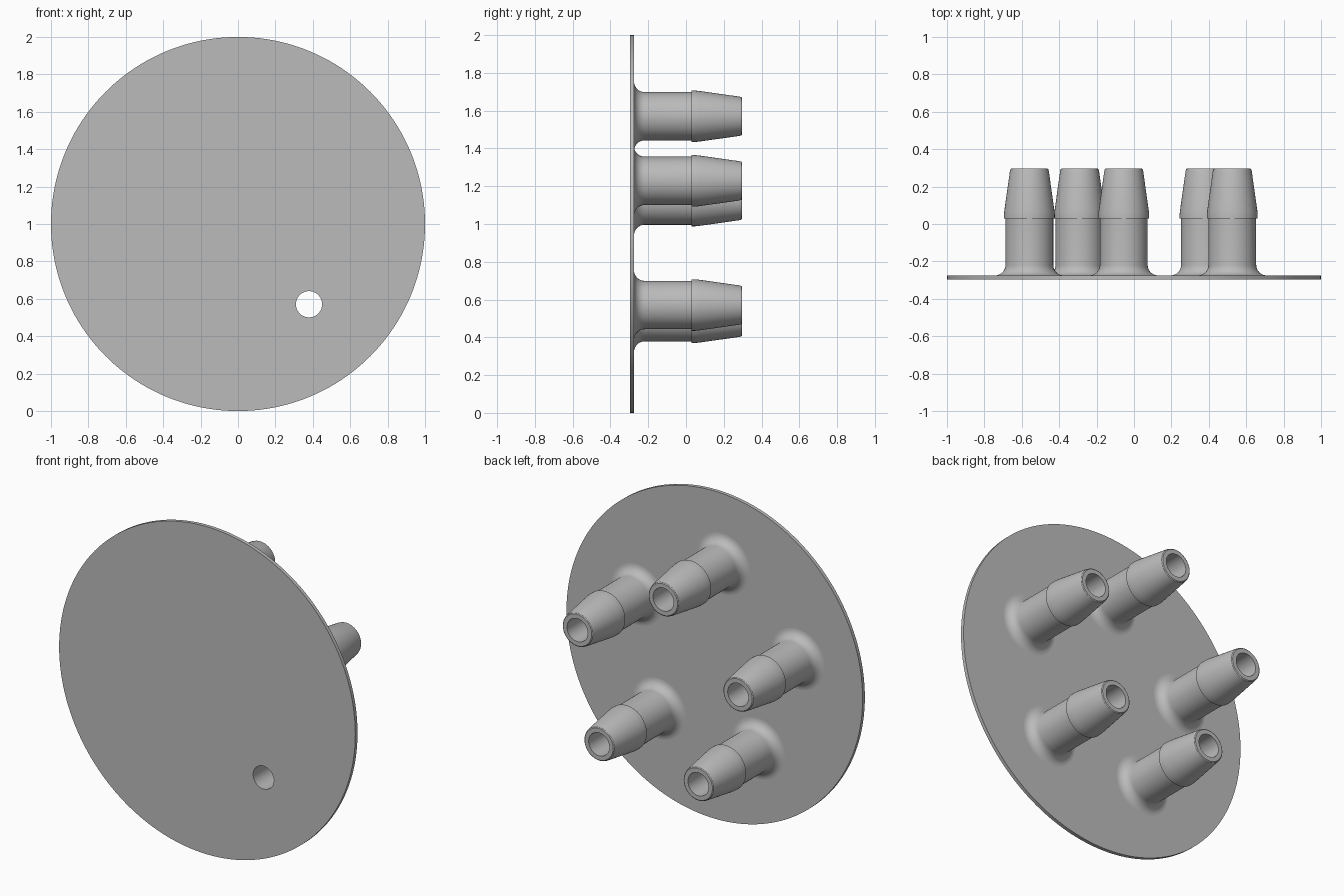
import bpy, bmesh
from math import sin, cos, pi, radians
from mathutils import Vector, Matrix

cube = bpy.data.objects.get("Cube")
if cube:
    bpy.data.objects.remove(cube)

FRONT, BACK, TIP = -0.297, -0.275, 0.297   # y of plate faces and spout tips
BORE, SHAFT, FILLET = 0.07, 0.128, 0.056
RING = 0.573                               # radius of the circle of spouts
CENTRE = Vector((0, 0, 1))

grey = bpy.data.materials.new("plain grey")
grey.use_nodes = True
colour = (0.5, 0.5, 0.5, 1)
grey.diffuse_color = colour
grey.node_tree.nodes["Principled BSDF"].inputs["Base Color"].default_value = colour


def finish(bm, name, location=(0, 0, 0)):
    bmesh.ops.recalc_face_normals(bm, faces=bm.faces)
    mesh = bpy.data.meshes.new(name)
    bm.to_mesh(mesh)
    bm.free()
    mesh.materials.append(grey)
    obj = bpy.data.objects.new(name, mesh)
    obj.location = location
    bpy.context.collection.objects.link(obj)
    bpy.ops.object.select_all(action="DESELECT")
    obj.select_set(True)
    bpy.context.view_layer.objects.active = obj
    bpy.ops.object.shade_smooth_by_angle(angle=radians(30))
    return obj


def circle_edges(bm, centre, radius, count):
    verts = [bm.verts.new((centre.x + radius * cos(2 * pi * i / count), FRONT,
                           centre.z + radius * sin(2 * pi * i / count)))
             for i in range(count)]
    return [bm.edges.new((verts[i - 1], verts[i])) for i in range(count)]


# Spouts sit evenly around the plate; the first is open right through it
spots = []
for i in range(5):
    a = radians(-48.5 + 72 * i)
    spots.append(CENTRE + Vector((RING * cos(a), 0, RING * sin(a))))

# Round plate with one hole
bm = bmesh.new()
edges = circle_edges(bm, CENTRE, 1, 160) + circle_edges(bm, spots[0], BORE, 64)
bmesh.ops.triangle_fill(bm, edges=edges, use_beauty=True)
result = bmesh.ops.extrude_face_region(bm, geom=bm.faces[:])
moved = [g for g in result["geom"] if isinstance(g, bmesh.types.BMVert)]
bmesh.ops.translate(bm, verts=moved, vec=(0, BACK - FRONT, 0))
finish(bm, "round_plate")

# Spout profile as (radius, y): flared foot, shaft, barb, rounded lip, bore
profile = []
for i in range(9):
    a = pi / 2 * i / 8
    profile.append((SHAFT + FILLET * (1 - sin(a)), BACK + FILLET * (1 - cos(a))))
profile += [(SHAFT, 0.03), (0.136, 0.03), (0.136, 0.05), (0.134, 0.07),
            (0.104, TIP - 0.014), (0.101, TIP - 0.004), (0.096, TIP),
            (BORE, TIP), (BORE, BACK)]


def spout(name, location):
    bm = bmesh.new()
    verts = [bm.verts.new((r, y, 0)) for r, y in profile]
    edges = [bm.edges.new((verts[i - 1], verts[i])) for i in range(len(verts))]
    bmesh.ops.spin(bm, geom=verts + edges, cent=(0, 0, 0), axis=(0, 1, 0),
                   angle=2 * pi, steps=64)
    bmesh.ops.remove_doubles(bm, verts=bm.verts, dist=0.0005)
    finish(bm, name, location)


for i, spot in enumerate(spots):
    spout(f"barbed_spout_{i + 1}", spot)
